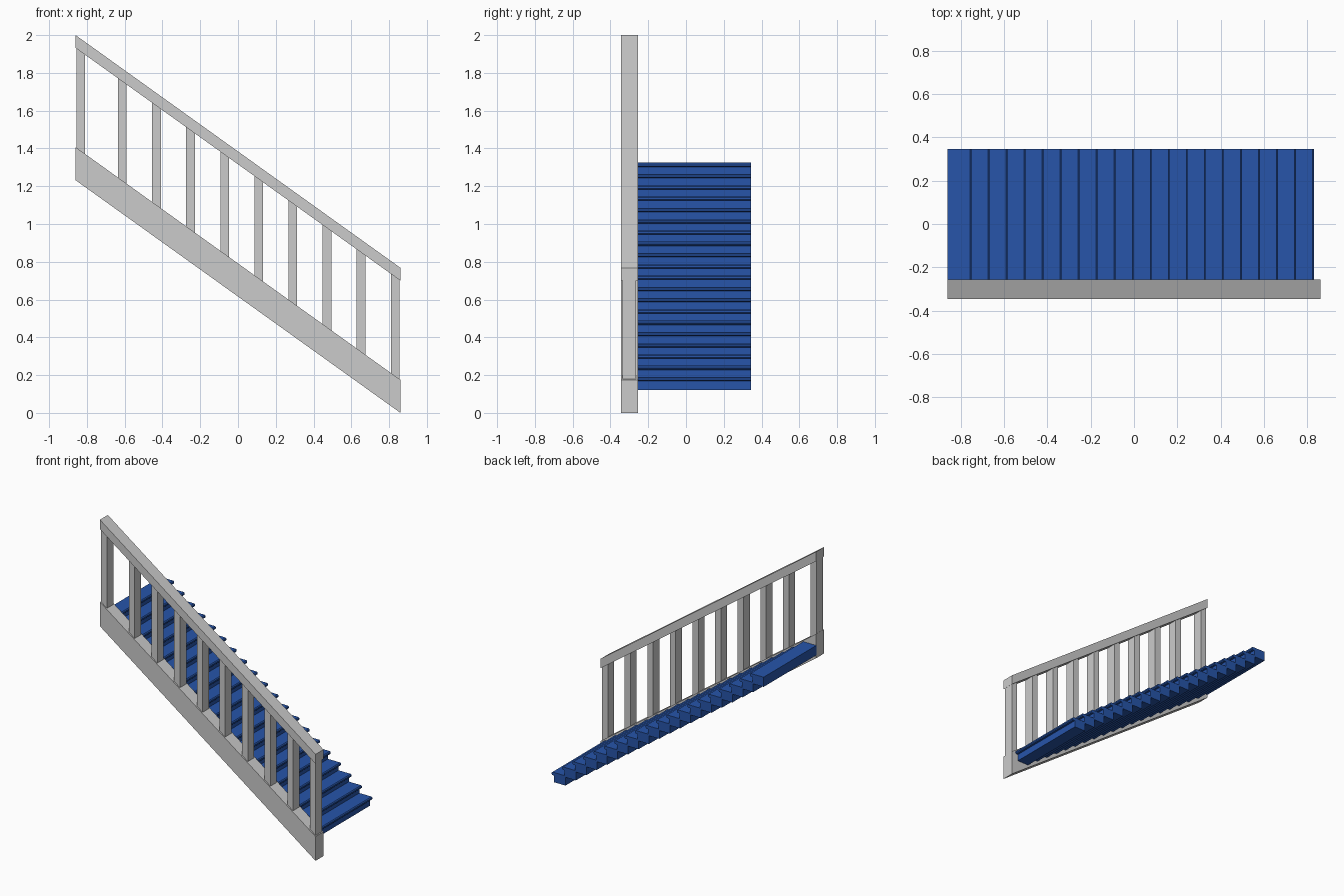
import bpy, bmesh

if "Cube" in bpy.data.objects:
    bpy.data.objects.remove(bpy.data.objects["Cube"])

SLOPE = 1.232 / 1.72          # pitch of the flight


def extrude_profile(name, profiles, y0, y1, mat=None):
    """Extrude closed x-z outlines along y into one object."""
    bm = bmesh.new()
    for pts in profiles:
        face = bm.faces.new([bm.verts.new((x, y0, z)) for x, z in pts])
        ext = bmesh.ops.extrude_face_region(bm, geom=[face])
        verts = [g for g in ext["geom"] if isinstance(g, bmesh.types.BMVert)]
        bmesh.ops.translate(bm, verts=verts, vec=(0, y1 - y0, 0))
    bmesh.ops.recalc_face_normals(bm, faces=bm.faces)
    me = bpy.data.meshes.new(name)
    bm.to_mesh(me)
    bm.free()
    ob = bpy.data.objects.new(name, me)
    bpy.context.collection.objects.link(ob)
    if mat:
        me.materials.append(mat)
    return ob


def sloped(x0, x1, low, high):
    """Parallelogram following the pitch; low/high are heights at x = 0.86."""
    def z(x, h):
        return h + (0.86 - x) * SLOPE
    return [(x0, z(x0, low)), (x1, z(x1, low)), (x1, z(x1, high)), (x0, z(x0, high))]


# Side stringer and handrail
extrude_profile("stringer", [sloped(-0.86, 0.86, 0.0, 0.175)], -0.345, -0.255)
extrude_profile("handrail", [sloped(-0.86, 0.86, 0.70, 0.768)], -0.345, -0.255)

# Balusters between stringer and handrail
centres = [-0.833] + [0.832 - 0.1805 * i for i in range(9)]
for i, c in enumerate(centres):
    extrude_profile(f"baluster_{i + 1}", [sloped(c - 0.023, c + 0.023, 0.17, 0.705)],
                    -0.336, -0.264)

# Steps: solid block with a projecting rounded nosing
blue = bpy.data.materials.new("blue")
blue.diffuse_color = (0.02, 0.09, 0.40, 1)
blue.use_nodes = True
blue.node_tree.nodes["Principled BSDF"].inputs["Base Color"].default_value = blue.diffuse_color
RUN, RISE, DEPTH = 0.0832, 0.0597, 0.11
for i in range(20):
    n, t = 0.83 - i * RUN, 0.19 + i * RISE
    profile = [(n - DEPTH, t - 0.07), (n - 0.02, t - 0.07), (n - 0.02, t - 0.022),
               (n - 0.006, t - 0.022), (n, t - 0.016), (n, t - 0.006),
               (n - 0.006, t), (n - DEPTH, t)]
    extrude_profile(f"step_{i + 1}", [profile], -0.255, 0.345, blue)
